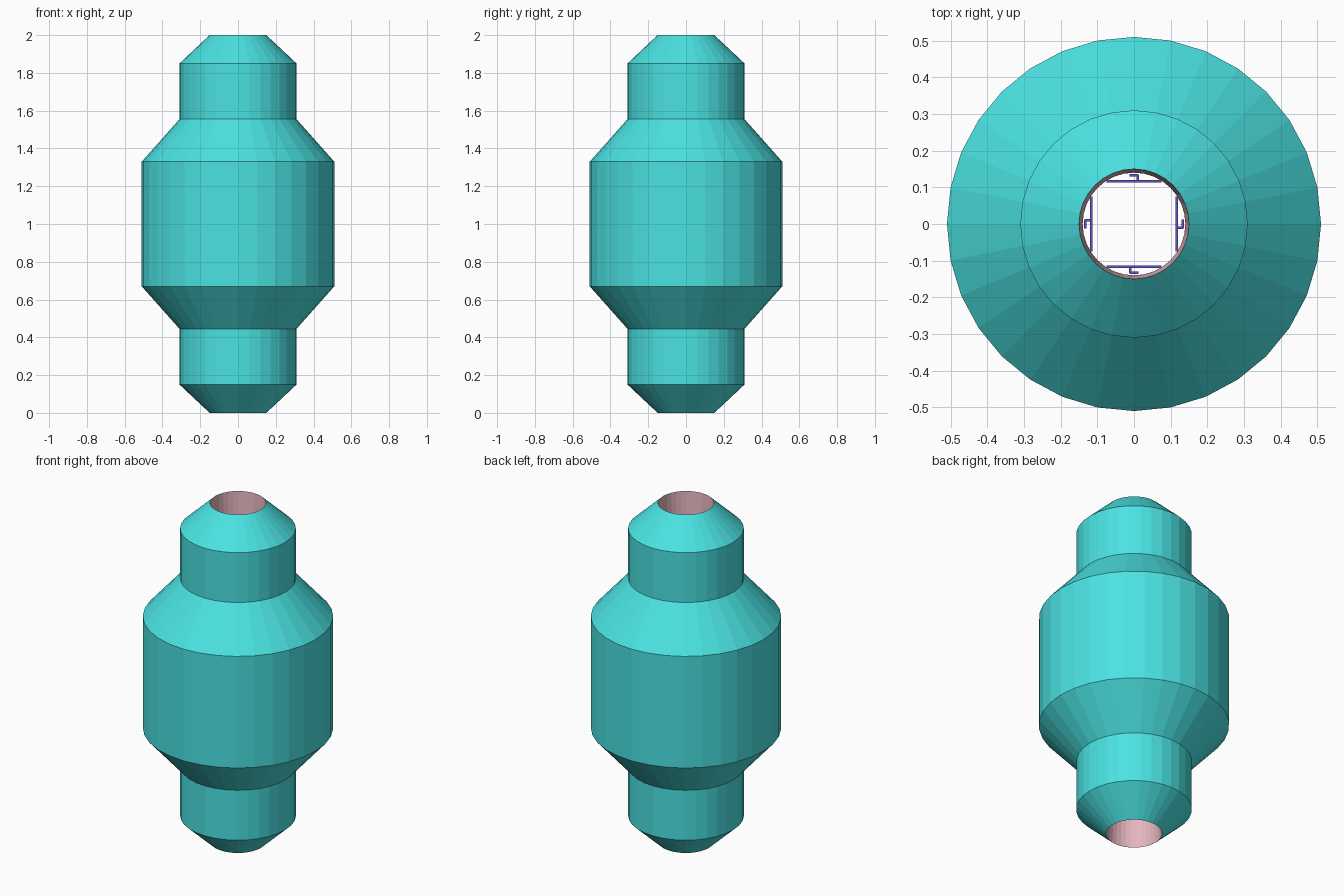
import bpy, math

if "Cube" in bpy.data.objects:
    bpy.data.objects.remove(bpy.data.objects["Cube"])

SIDES = 32


def material(name, rgb):
    m = bpy.data.materials.new(name)
    m.diffuse_color = (*rgb, 1)
    m.use_nodes = True
    m.node_tree.nodes["Principled BSDF"].inputs["Base Color"].default_value = m.diffuse_color
    return m


def lathe(name, profile, mat, inward=False):
    verts = [(r * math.cos(2 * math.pi * i / SIDES), r * math.sin(2 * math.pi * i / SIDES), z)
             for r, z in profile for i in range(SIDES)]
    faces = []
    for k in range(len(profile) - 1):
        for i in range(SIDES):
            j = (i + 1) % SIDES
            f = (k * SIDES + i, k * SIDES + j, (k + 1) * SIDES + j, (k + 1) * SIDES + i)
            faces.append(f[::-1] if inward else f)
    me = bpy.data.meshes.new(name)
    me.from_pydata(verts, [], faces)
    me.materials.append(mat)
    ob = bpy.data.objects.new(name, me)
    bpy.context.collection.objects.link(ob)
    return ob


def box(name, x, y, z, sx, sy, sz, angle, mat):
    c, s = math.cos(angle), math.sin(angle)
    bpy.ops.mesh.primitive_cube_add(size=1, location=(x * c - y * s, x * s + y * c, z),
                                    rotation=(0, 0, angle))
    ob = bpy.context.object
    ob.name = name
    ob.scale = (sx, sy, sz)
    ob.data.materials.append(mat)


teal = material("teal", (0.07, 0.76, 0.76))
pink = material("pink", (0.78, 0.46, 0.51))
blue = material("blue", (0.12, 0.09, 0.6))

# Outer hull: mirrored stepped profile
half = [(0.15, 0), (0.31, 0.15), (0.31, 0.445), (0.51, 0.67)]
lathe("outer_hull", half + [(r, 2 - z) for r, z in reversed(half)], teal)

# Inner tube, slightly narrower away from the openings
lathe("inner_tube", [(0.15, 0), (0.14, 0.15), (0.14, 1.85), (0.15, 2)], pink, inward=True)

# Four thin wall panels inside the tube, each with a small hooked bracket
for i in range(4):
    a = i * math.pi / 2
    box(f"wall_panel_{i}", 0, 0.117, 1, 0.15, 0.007, 1.4, a, blue)
    box(f"bracket_stem_{i}", 0.01, 0.126, 1, 0.006, 0.016, 0.1, a, blue)
    box(f"bracket_hook_{i}", 0.0, 0.133, 1, 0.024, 0.006, 0.1, a, blue)
